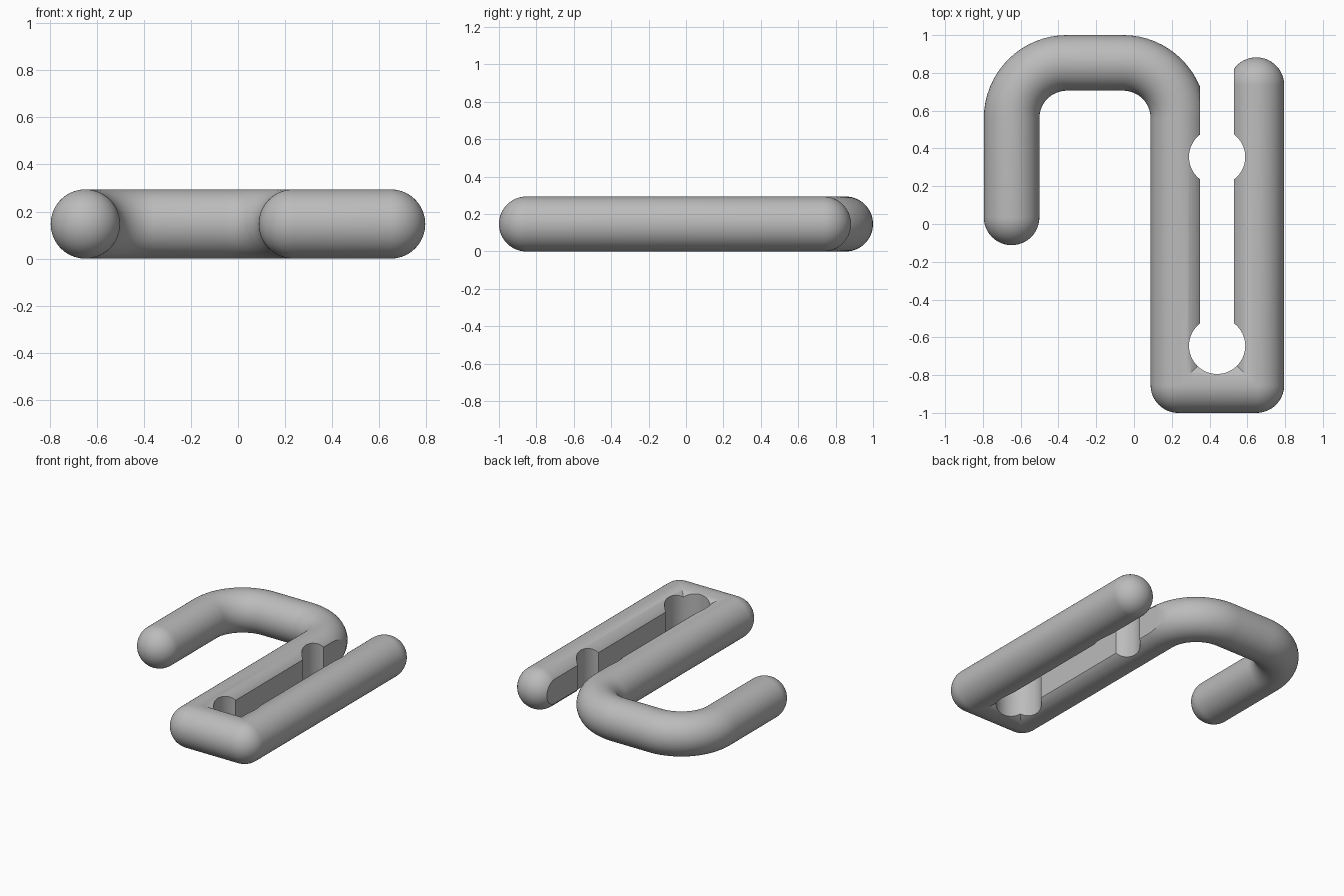
import bpy, bmesh
from math import sin, cos, pi
from mathutils import Vector, Matrix

if "Cube" in bpy.data.objects:
    bpy.data.objects.remove(bpy.data.objects["Cube"])

R = 0.147        # rod radius
SEG = 64         # sides of the rod
BEND = 0.293     # centre line radius of the hook bends
STEPS = 16

grey = bpy.data.materials.new("grey")
grey.use_nodes = True
grey.diffuse_color = (0.5, 0.5, 0.5, 1)
grey.node_tree.nodes["Principled BSDF"].inputs["Base Color"].default_value = grey.diffuse_color


class RodSweep:
    """Sweeps a round section along a flat path, turtle style."""

    def __init__(self, start):
        self.bm = bmesh.new()
        self.pos, self.dir = Vector(start), Vector((0, 1, 0))
        self.rings = []

    def right(self):
        return Vector((self.dir.y, -self.dir.x, 0))

    def ring(self, radius=R, offset=0.0, mitre=None):
        side, centre = self.right(), self.pos + self.dir * offset
        verts = []
        for i in range(SEG):
            a = 2 * pi * i / SEG
            s, z = radius * cos(a), radius * sin(a)
            p = side * s
            if mitre and s * mitre[0] > 0:     # inside of a sharp corner
                p = mitre[1] * s
            verts.append(self.bm.verts.new(centre + p + Vector((0, 0, z))))
        self.rings.append(verts)

    def cap(self, ahead):
        angles = [pi / 2 * i / STEPS for i in range(1, STEPS)]
        for a in (reversed(angles) if ahead < 0 else angles):
            self.ring(R * cos(a), ahead * R * sin(a))
        return self.bm.verts.new(self.pos + self.dir * ahead * R)

    def forward(self, length):
        self.pos = self.pos + self.dir * length

    def turn(self, hand, radius):
        """hand: 1 turns right, -1 turns left; zero radius gives a ball corner."""
        d0, n0, p0 = self.dir.copy(), self.right(), self.pos.copy()
        n1 = Matrix.Rotation(-hand * pi / 2, 3, "Z") @ n0
        for i in range(STEPS + 1):
            rot = Matrix.Rotation(-hand * pi / 2 * i / STEPS, 3, "Z")
            self.dir = rot @ d0
            pivot = p0 + n0 * hand * radius
            self.pos = pivot - self.right() * hand * radius
            self.ring(mitre=None if radius else (hand, n0 + n1))

    def finish(self, name, first, last):
        for a, b in zip(self.rings, self.rings[1:]):
            for i in range(SEG):
                j = (i + 1) % SEG
                self.bm.faces.new((a[i], a[j], b[j], b[i]))
        for tip, ring in ((first, self.rings[0]), (last, self.rings[-1])):
            for i in range(SEG):
                self.bm.faces.new((tip, ring[i], ring[(i + 1) % SEG]))
        bmesh.ops.remove_doubles(self.bm, verts=self.bm.verts, dist=1e-5)
        bmesh.ops.recalc_face_normals(self.bm, faces=self.bm.faces)
        mesh = bpy.data.meshes.new(name)
        self.bm.to_mesh(mesh)
        self.bm.free()
        obj = bpy.data.objects.new(name, mesh)
        bpy.context.collection.objects.link(obj)
        mesh.materials.append(grey)
        return obj


# Bent rod: hook arm, two round bends, long leg, two ball corners, outer leg
rod = RodSweep((-0.648, 0.035, R))
first = rod.cap(-1)
rod.ring()
rod.forward(0.525)
rod.turn(1, BEND)
rod.forward(0.297)
rod.turn(1, BEND)
rod.forward(1.413)
rod.turn(-1, 0)
rod.forward(0.413)
rod.turn(-1, 0)
rod.forward(1.588)
rod.ring()
last = rod.cap(1)
hook = rod.finish("bent_rod_hook", first, last)

# Cutters: straight slot and two round holes through the clamp
bpy.ops.mesh.primitive_cube_add(size=1, location=(0.44, 0.2775, R))
slot = bpy.context.object
slot.name = "slot_cutter"
slot.scale = (0.18, 1.845, 1)
cutters = [slot]
for name, y in (("upper_hole_cutter", 0.355), ("lower_hole_cutter", -0.645)):
    bpy.ops.mesh.primitive_cylinder_add(vertices=64, radius=0.149, depth=1, location=(0.44, y, R))
    bpy.context.object.name = name
    cutters.append(bpy.context.object)

bpy.ops.object.select_all(action="DESELECT")
hook.select_set(True)
bpy.context.view_layer.objects.active = hook
for cutter in cutters:
    cutter.hide_render = True
    mod = hook.modifiers.new(cutter.name, "BOOLEAN")
    mod.operation, mod.solver, mod.object = "DIFFERENCE", "EXACT", cutter
    bpy.ops.object.modifier_apply(modifier=mod.name)
for cutter in cutters:
    bpy.data.objects.remove(cutter)

bpy.ops.object.shade_smooth_by_angle(angle=pi / 6)
